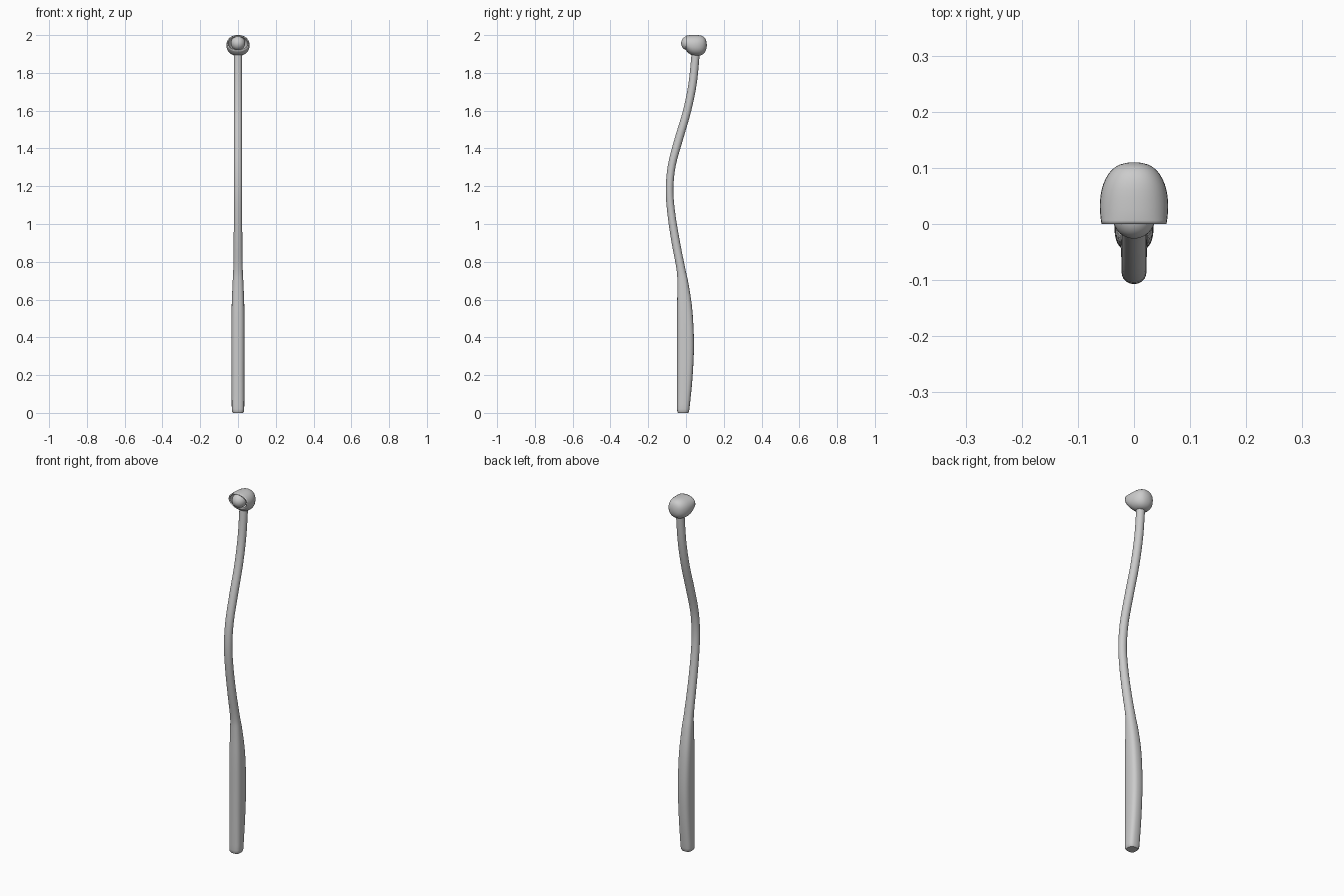
import bpy, bmesh, math

if "Cube" in bpy.data.objects:
    bpy.data.objects.remove(bpy.data.objects["Cube"])


def catmull(keys, steps):
    """Smoothly resample a list of key tuples."""
    out = []
    for i in range(len(keys) - 1):
        a, b = keys[max(i - 1, 0)], keys[i]
        c, d = keys[i + 1], keys[min(i + 2, len(keys) - 1)]
        for s in range(steps):
            t = s / steps
            out.append(tuple(0.5 * (2 * q + (r - p) * t + (2 * p - 5 * q + 4 * r - w) * t * t
                                    + (3 * q - p - 3 * r + w) * t ** 3)
                             for p, q, r, w in zip(a, b, c, d)))
    return out + [keys[-1]]


def oval(ru, rv, power, n):
    """Rounded cross-section; power 2 is an ellipse, higher is squarer."""
    pts = []
    for i in range(n):
        c, s = math.cos(2 * math.pi * i / n), math.sin(2 * math.pi * i / n)
        pts.append((ru * math.copysign(abs(c) ** (2 / power), c),
                    rv * math.copysign(abs(s) ** (2 / power), s)))
    return pts


def loft(name, rings, cap_start, cap_end, angle):
    bm = bmesh.new()
    loops = [[bm.verts.new(p) for p in ring] for ring in rings]
    n = len(loops[0])
    for a, b in zip(loops, loops[1:]):
        for i in range(n):
            j = (i + 1) % n
            bm.faces.new((a[i], a[j], b[j], b[i]))
    if cap_start:
        bm.faces.new(loops[0][::-1])
    if cap_end:
        bm.faces.new(loops[-1])
    bmesh.ops.recalc_face_normals(bm, faces=bm.faces)
    me = bpy.data.meshes.new(name)
    bm.to_mesh(me)
    bm.free()
    ob = bpy.data.objects.new(name, me)
    bpy.context.collection.objects.link(ob)
    smooth(ob, angle)
    return ob


def smooth(ob, angle):
    bpy.ops.object.select_all(action='DESELECT')
    bpy.context.view_layer.objects.active = ob
    ob.select_set(True)
    bpy.ops.object.shade_smooth_by_angle(angle=math.radians(angle))


# Handle and wavy stem: z, front y, back y, half width, squareness
stations = [
    (0.02, -0.047, 0.018, 0.033, 2.8),
    (0.18, -0.047, 0.034, 0.034, 2.8),
    (0.36, -0.047, 0.042, 0.035, 2.8),
    (0.54, -0.047, 0.034, 0.034, 2.8),
    (0.68, -0.046, 0.014, 0.029, 2.5),
    (0.76, -0.050, -0.003, 0.025, 2.2),
    (0.90, -0.076, -0.031, 0.023, 2),
    (1.05, -0.098, -0.056, 0.022, 2),
    (1.18, -0.107, -0.067, 0.022, 2),
    (1.31, -0.096, -0.054, 0.022, 2),
    (1.45, -0.061, -0.015, 0.022, 2),
    (1.60, -0.016, 0.028, 0.022, 2),
    (1.75, 0.014, 0.058, 0.022, 2),
    (1.91, 0.030, 0.073, 0.022, 2),
]
rings = []
for z, y0, y1, rx, p in [(0.0, -0.042, 0.012, 0.027, 2.8), (0.006, -0.046, 0.016, 0.031, 2.8)] + catmull(stations, 4):
    rings.append([(x, (y0 + y1) / 2 + y, z) for x, y in oval(rx, (y1 - y0) / 2, p, 24)])
loft("handle_and_stem", rings, True, True, 40)

# Hooded head, open at the front: y, half width, bottom z, top z
hood = [
    (0.000, 0.058, 1.919, 1.997),
    (0.015, 0.060, 1.903, 1.999),
    (0.035, 0.061, 1.892, 2.000),
    (0.060, 0.058, 1.890, 2.000),
    (0.080, 0.051, 1.893, 1.997),
    (0.096, 0.040, 1.904, 1.989),
    (0.106, 0.025, 1.921, 1.973),
    (0.110, 0.006, 1.941, 1.953),
]
rings = []
for y, rx, z0, z1 in catmull(hood, 2):
    rings.append([(x, y, (z0 + z1) / 2 + z) for x, z in oval(rx, (z1 - z0) / 2, 2.2, 32)])
head = loft("hood", rings, False, True, 40)
wall = head.modifiers.new("wall", 'SOLIDIFY')
wall.thickness = 0.007
wall.offset = -1

# Ball sitting in the hood opening
bpy.ops.mesh.primitive_uv_sphere_add(segments=24, ring_count=16, radius=0.038,
                                     location=(0, 0.012, 1.957), rotation=(math.pi / 2, 0, 0))
ball = bpy.context.object
ball.name = "ball"
smooth(ball, 40)
